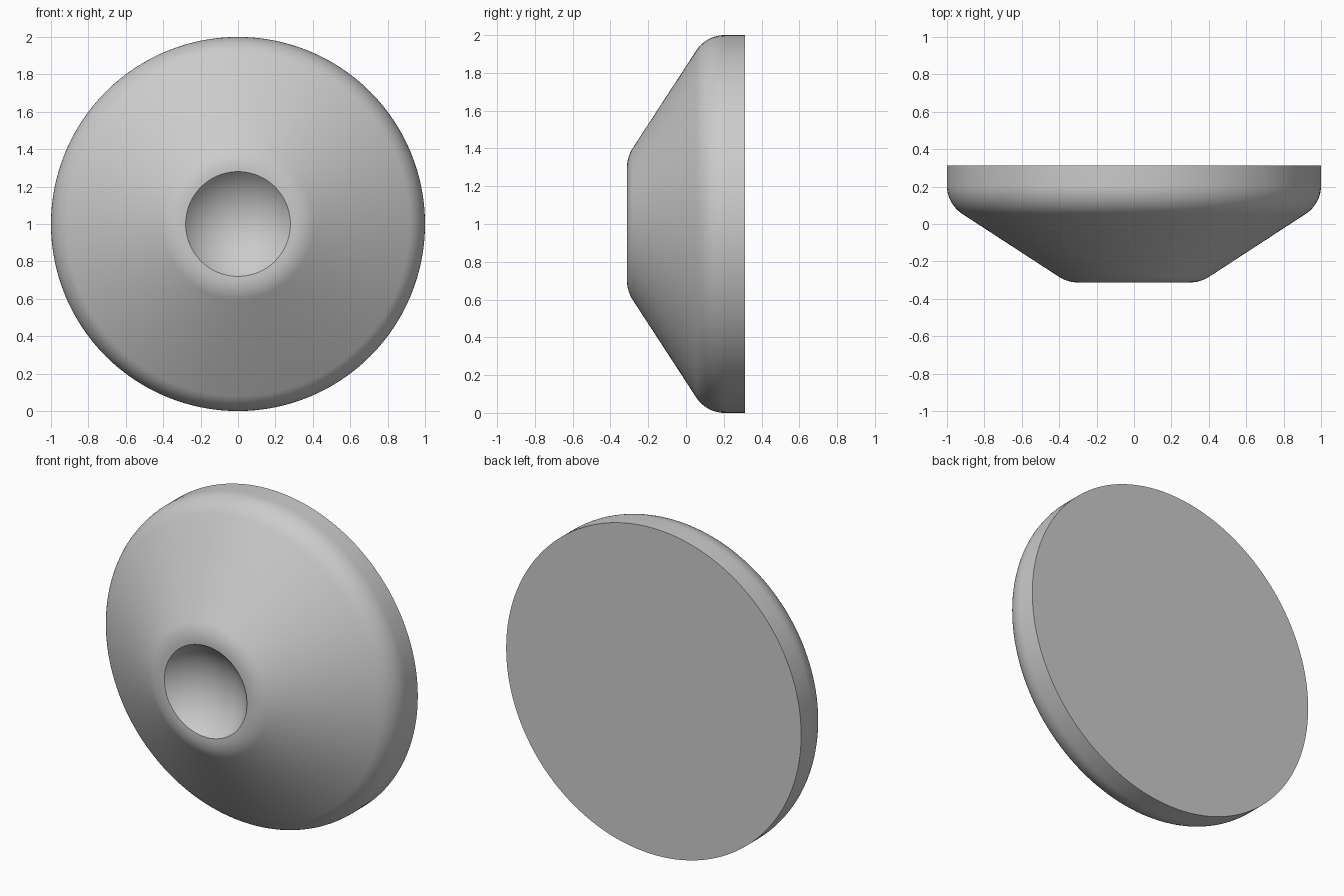
import bpy
import bmesh
from math import sin, cos, tan, radians, asin, sqrt
from mathutils import Matrix, Vector

cube = bpy.data.objects.get("Cube")
if cube:
    bpy.data.objects.remove(cube, do_unlink=True)

SEGMENTS = 128
BACK, FRONT = 0.313, -0.313
TILT = radians(33.3)                  # cone normal away from the front axis
RIM, DISH_TILT = 0.28, radians(50)    # dimple edge radius and slope


def arc(centre_r, centre_y, radius, start, end, steps):
    """Profile points on an arc, angle measured from the front axis."""
    angles = [start + (end - start) * i / steps for i in range(steps + 1)]
    return [(centre_r + radius * sin(a), centre_y - radius * cos(a)) for a in angles]


# Profile as (radius, depth): dimple, rounded nose, cone, rounded edge, back
dish_radius = RIM / sin(DISH_TILT)
dish_y = FRONT - dish_radius * cos(DISH_TILT)
profile = [(dish_radius * sin(DISH_TILT * i / 16),
            dish_y + dish_radius * cos(DISH_TILT * i / 16)) for i in range(17)]
nose, edge = 0.2, 0.18
profile += arc(0.295, FRONT + nose, nose, 0, TILT, 8)
profile += arc(1 - edge, 0.205, edge, TILT, radians(90), 12)
profile += [(1, BACK), (0, BACK)]

# Spin the profile round the front-to-back axis
bm = bmesh.new()
verts = [bm.verts.new((r, y, 0)) for r, y in profile]
edges = [bm.edges.new(pair) for pair in zip(verts, verts[1:])]
bmesh.ops.spin(bm, geom=verts + edges, cent=(0, 0, 0), axis=(0, 1, 0),
               angle=radians(360), steps=SEGMENTS, use_duplicate=False)
bmesh.ops.remove_doubles(bm, verts=bm.verts, dist=0.0001)
bmesh.ops.translate(bm, verts=bm.verts, vec=(0, 0, 1))
bmesh.ops.recalc_face_normals(bm, faces=bm.faces)

mesh = bpy.data.meshes.new("dimpled_knob")
bm.to_mesh(mesh)
bm.free()
knob = bpy.data.objects.new("dimpled_knob", mesh)
bpy.context.collection.objects.link(knob)

# Plain grey finish
grey = bpy.data.materials.new("light_grey")
grey.use_nodes = True
colour = (0.6, 0.6, 0.6, 1)
grey.diffuse_color = colour
grey.node_tree.nodes["Principled BSDF"].inputs["Base Color"].default_value = colour
mesh.materials.append(grey)

# Smooth curves with crisp rims
bpy.ops.object.select_all(action="DESELECT")
knob.select_set(True)
bpy.context.view_layer.objects.active = knob
bpy.ops.object.shade_smooth_by_angle(angle=radians(30))
